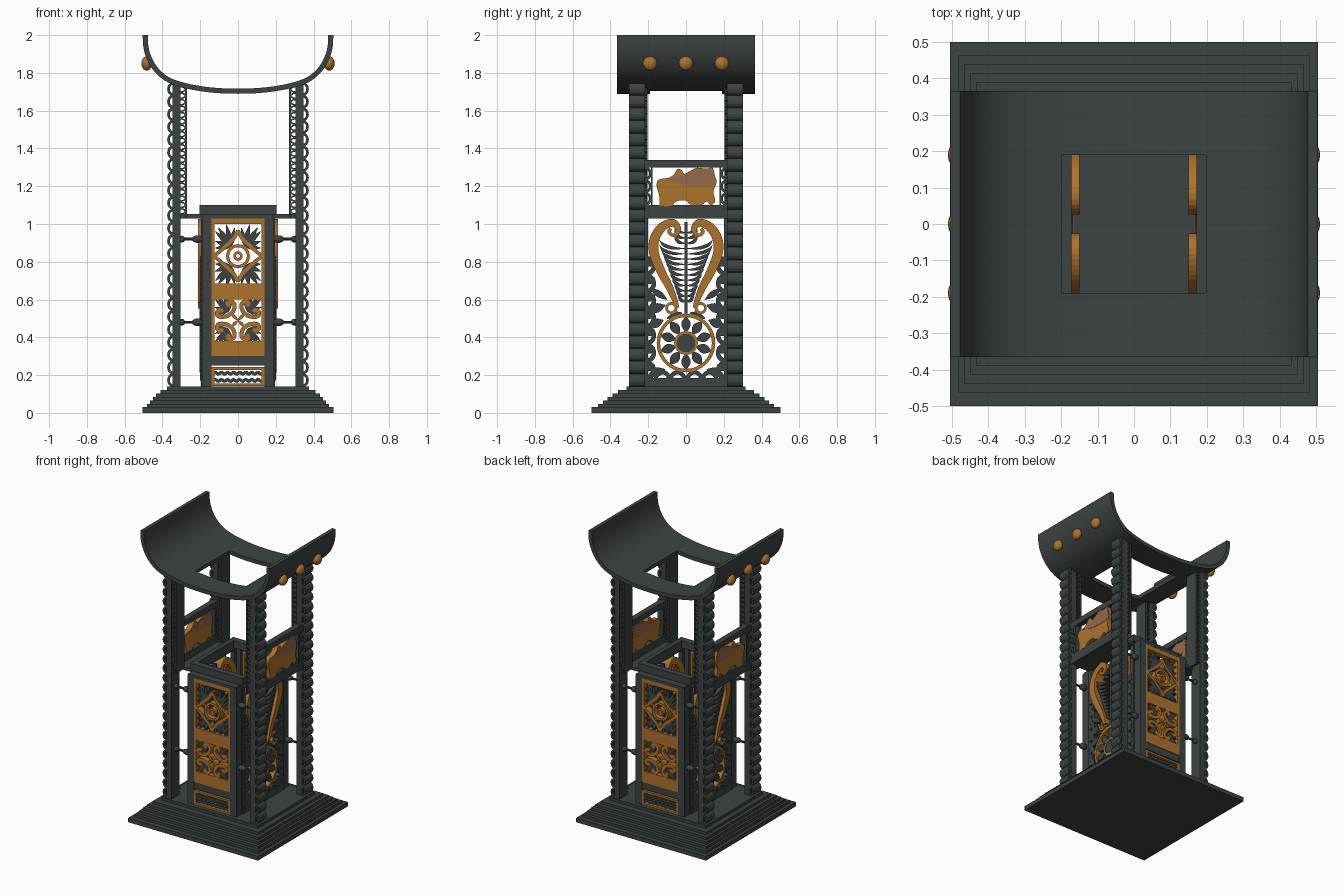
import bpy, bmesh, math
from mathutils import Matrix, Vector

if "Cube" in bpy.data.objects:
    bpy.data.objects.remove(bpy.data.objects["Cube"])


def material(name, rgb):
    m = bpy.data.materials.new(name)
    m.diffuse_color = (*rgb, 1)
    m.use_nodes = True
    m.node_tree.nodes["Principled BSDF"].inputs["Base Color"].default_value = m.diffuse_color
    return m


DARK = material("dark grey wood", (0.046, 0.056, 0.056))
GOLD = material("golden brown", (0.43, 0.17, 0.023))
PALE = material("pale brown", (0.30, 0.145, 0.075))


def spline(p, n=5):
    """Catmull-Rom curve through 2D points."""
    p = [Vector(q) for q in p]
    e = [2 * p[0] - p[1]] + p + [2 * p[-1] - p[-2]]
    out = []
    for i in range(1, len(e) - 2):
        a, b, c, d = e[i - 1:i + 3]
        for k in range(n):
            t = k / n
            out.append(0.5 * (2 * b + (c - a) * t + (2 * a - 5 * b + 4 * c - d) * t * t
                              + (3 * b - a - 3 * c + d) * t ** 3))
    return out + [p[-1]]


def arc(cx, cy, rx, ry, a0, a1, n=10):
    return [Vector((cx + rx * math.cos(math.radians(a0 + (a1 - a0) * i / n)),
                    cy + ry * math.sin(math.radians(a0 + (a1 - a0) * i / n)))) for i in range(n + 1)]


class Part:
    """Collects flat carved shapes. Plane F maps (u,v) to x,z and S maps it to y,z."""
    def __init__(self, name, mat, plane="F", d=(0, 0)):
        self.name, self.mat, self.plane, self.d, self.bm = name, mat, plane, d, bmesh.new()

    def vert(self, p, d):
        return self.bm.verts.new((p[0], d, p[1]) if self.plane == "F" else (d, p[0], p[1]))

    def box(self, x0, x1, y0, y1, z0, z1):
        m = Matrix.Translation(((x0 + x1) / 2, (y0 + y1) / 2, (z0 + z1) / 2)) @ \
            Matrix.Diagonal((x1 - x0, y1 - y0, z1 - z0, 1))
        bmesh.ops.create_cube(self.bm, size=1, matrix=m)

    def ball(self, c, r, s=(1, 1, 1)):
        bmesh.ops.create_uvsphere(self.bm, u_segments=16, v_segments=10, radius=r,
                                  matrix=Matrix.Translation(c) @ Matrix.Diagonal((*s, 1)))

    def rect(self, u0, u1, v0, v1):
        self.prism([(u0, v0), (u1, v0), (u1, v1), (u0, v1)])

    def prism(self, pts):
        a, b = ([self.vert(p, d) for p in pts] for d in self.d)
        self.bm.faces.new(a)
        self.bm.faces.new(b)
        for i in range(len(a)):
            self.bm.faces.new((a[i - 1], a[i], b[i], b[i - 1]))

    def ribbon(self, pts, w, closed=False):
        n = len(pts)
        rows = []
        for i, p in enumerate(pts):
            q, r = (pts[i - 1], pts[(i + 1) % n]) if closed else (pts[max(i - 1, 0)], pts[min(i + 1, n - 1)])
            t = (r - q).normalized()
            h = Vector((-t.y, t.x)) * (w(i / (n - 1)) if callable(w) else w) / 2
            rows.append([self.vert(p + h, self.d[0]), self.vert(p - h, self.d[0]),
                         self.vert(p - h, self.d[1]), self.vert(p + h, self.d[1])])
        for i in range(n if closed else n - 1):
            a, b = rows[i], rows[(i + 1) % n]
            for k in range(4):
                self.bm.faces.new((a[k - 1], a[k], b[k], b[k - 1]))
        if not closed:
            self.bm.faces.new(rows[0])
            self.bm.faces.new(rows[-1])

    def ring(self, cx, cy, r, w, n=28):
        self.ribbon(arc(cx, cy, r, r, 0, 360, n)[:-1], w, True)

    def leaf(self, pts, w):
        self.ribbon(spline(pts, 4 if len(pts) > 2 else 8), lambda t: w * max(0.12, math.sin(math.pi * t)))

    def finish(self, sym="", smooth=False, solid=0):
        bm = self.bm
        for s in sym:      # mirror in x or y
            g = bmesh.ops.duplicate(bm, geom=bm.verts[:] + bm.edges[:] + bm.faces[:])["geom"]
            k = {"x": (-1, 1, 1), "y": (1, -1, 1)}[s]
            bmesh.ops.scale(bm, vec=k, verts=[v for v in g if isinstance(v, bmesh.types.BMVert)])
        bmesh.ops.recalc_face_normals(bm, faces=bm.faces[:])
        me = bpy.data.meshes.new(self.name)
        bm.to_mesh(me)
        bm.free()
        me.materials.append(self.mat)
        ob = bpy.data.objects.new(self.name, me)
        bpy.context.collection.objects.link(ob)
        bpy.context.view_layer.objects.active = ob
        ob.select_set(True)
        if solid:
            mod = ob.modifiers.new("thickness", "SOLIDIFY")
            mod.thickness, mod.offset = solid, 0
            bpy.ops.object.modifier_apply(modifier=mod.name)
        if smooth:
            bpy.ops.object.shade_smooth_by_angle(angle=math.radians(35))
        ob.select_set(False)


# stepped base
p = Part("stepped_base", DARK)
z = 0
for hx, hy, top in ((.505, .5, .03), (.482, .465, .048), (.466, .44, .066), (.45, .415, .084),
                    (.433, .39, .102), (.41, .36, .12), (.375, .315, .14)):
    p.box(-hx, hx, -hy, hy, z, top)
    z = top
p.finish()

# curved seat with square opening
p = Part("curved_seat", DARK)
half = spline([(0, 1.703), (.1, 1.706), (.2, 1.717), (.3, 1.738), (.38, 1.77), (.44, 1.825),
               (.475, 1.89), (.489, 1.95), (.491, 2)], 4)
prof = [Vector((-q.x, q.y)) for q in half[:0:-1]] + half
ys = (-.365, -.19, .19, .365)
rows = [[p.bm.verts.new((q.x, y, q.y)) for y in ys] for q in prof]
for i in range(len(rows) - 1):
    for j in range(3):
        if not (j == 1 and abs(prof[i].x + prof[i + 1].x) < .4):
            p.bm.faces.new((rows[i][j], rows[i + 1][j], rows[i + 1][j + 1], rows[i][j + 1]))
for v in [v for v in p.bm.verts if not v.link_faces]:
    p.bm.verts.remove(v)
p.finish(smooth=True, solid=.027)

# gold knobs on seat ends
p = Part("seat_knobs", GOLD)
for y in (-.19, 0, .19):
    p.ball((.483, y, 1.85), .038, (.75, 1, 1))
p.finish("x", True)

# four posts with scalloped edges
p = Part("posts", DARK, "F", (.216, .302))
p.rect(.305, .346, .14, 1.745)
for i in range(24):
    p.ribbon(arc(.345, .14 + .067 * (i + .5), .023, .029, -90, 90, 8), .014)
p.d = (.205, .30)
for i in range(20):
    p.ribbon(arc(.305, 1.05 + .034 * (i + .5), -.026, .014, -90, 90, 6), .008)
p.rect(.271, .28, 1.03, 1.73)
p.finish("xy")

# side shelves, rails and scalloped uprights around the animal panels
p = Part("upper_side_frame", DARK, "S", (.305, .345))
p.box(.19, .345, -.225, .225, 1.03, 1.052)
p.rect(-.22, .22, 1.05, 1.10)
p.rect(-.22, .22, 1.30, 1.34)
for s in (-1, 1):
    p.rect(min(s * .178, s * .186), max(s * .178, s * .186), 1.1, 1.3)
    for k in range(3):
        p.ribbon(arc(s * .218, 1.133 + .067 * k, -s * .03, .03, -90, 90, 8), .014)
p.finish("x")

# carved elephant panels with paler backs
p = Part("carved_elephants", GOLD, "S", (.308, .346))
p.prism(spline([(-.14, 1.095), (-.142, 1.15), (-.155, 1.2), (-.145, 1.235), (-.09, 1.245), (-.062, 1.265),
                (-.045, 1.29), (-.022, 1.285), (-.01, 1.265), (.02, 1.28), (.06, 1.298), (.11, 1.292), (.14, 1.3),
                (.152, 1.26), (.162, 1.22), (.145, 1.17), (.155, 1.12), (.13, 1.1), (.11, 1.12), (.08, 1.1),
                (.02, 1.105), (0, 1.125), (-.05, 1.12), (-.08, 1.095), (-.14, 1.095)], 3)[:-1])
p.finish("x")
p = Part("elephant_backs", PALE, "S", (.306, .348))
p.prism(spline([(-.10, 1.235), (-.05, 1.215), (.0, 1.205), (.06, 1.2), (.12, 1.2), (.155, 1.215), (.15, 1.25),
                (.135, 1.29), (.06, 1.29), (.02, 1.275), (-.015, 1.255), (-.06, 1.25), (-.10, 1.235)], 3)[:-1])
p.finish("x")

# inner cabinet: corner uprights, rails and rim
p = Part("cabinet_frame", DARK)
p.box(.14, .19, .225, .29, .14, 1.04)
p.box(.168, .197, .2, .23, .14, 1.04)
p.box(-.19, .19, .23, .285, .25, .30)
p.box(-.185, .185, .225, .29, 1.03, 1.05)
p.box(-.205, .205, .195, .24, 1.05, 1.10)
p.box(.172, .205, -.2, .2, 1.03, 1.10)
p.box(.168, .197, -.21, .21, .14, .185)
p.finish("xy")

# turned spindles joining cabinet and posts
p = Part("spindles", DARK)
for z in (.48, .92):
    bmesh.ops.create_cone(p.bm, cap_ends=True, segments=10, radius1=.008, radius2=.008, depth=.13,
                          matrix=Matrix.Translation((.25, .26, z)) @ Matrix.Rotation(math.pi / 2, 4, "Y"))
    p.ball((.213, .26, z), .02, (1.6, 1, 1))
    p.ball((.298, .26, z), .018)
p.finish("xy", True)

# front and back gold panels
p = Part("door_gold_fretwork", GOLD, "F", (.25, .289))
for v0, v1 in ((.30, .38), (.60, .685), (1.0, 1.03), (.228, .242), (.142, .155)):
    p.rect(-.14, .14, v0, v1)
for s in (-1, 1):
    p.rect(s * .1325 - .0075, s * .1325 + .0075, .38, 1.005)
    p.rect(s * .1325 - .0075, s * .1325 + .0075, .155, .228)
p.ring(0, .83, .055, .016)
p.ring(0, .83, .018, .014, 16)
for sx in (-1, 1):
    for sz in (-1, 1):
        f = lambda pts, c: [(sx * a, c + sz * b) for a, b in pts]
        p.ribbon(spline(f([(0, .135), (.022, .095), (.055, .062), (.09, .03), (.128, 0)], .83)), .019)
        p.ribbon(spline(f([(.045, .075), (.055, .092), (.035, .1), (.018, .08), (.028, .045), (.06, .022),
                           (.1, .02), (.112, .04), (.095, .055), (.08, .045)], .49)), .022)
        p.leaf(f([(0, 0), (.035, .035)], .49), .018)
p.finish("y")

# dark leaves in the door fretwork and wavy bars below
p = Part("door_dark_leaves", DARK, "F", (.25, .282))
for sx in (-1, 1):
    for sz in (-1, 1):
        for c, x0, z0, k in ((.83, .035, .05, 1), (.49, .05, .045, .85)):
            for ang, l in ((-5, .09), (18, .095), (42, .12), (57, .135), (76, .12), (100, .1)):
                a = math.radians(ang)
                p.leaf([(sx * x0, c + sz * z0), (sx * (x0 + k * l * math.cos(a) * .95),
                                                 c + sz * (z0 + k * min(l, .12) * math.sin(a)))], .026 * k)
for z in (.172, .21):
    p.ribbon([Vector((-.128 + .256 * i / 40, z + .005 * math.sin(i * 1.25))) for i in range(41)], .017)
p.finish("y")

# side panels: gold lyre scrolls and wheel rim
p = Part("side_gold_lyre", GOLD, "S", (.15, .212))
p.ribbon(spline([(.08, .975), (.09, .955), (.06, .94), (.042, .975), (.07, 1.006), (.125, .985), (.165, .925),
                 (.17, .85), (.135, .755), (.09, .67), (.06, .6), (.045, .555)]),
         lambda t: .018 + .034 * math.sin(math.pi * min(1, max(0, t * 1.2 - .2))))
p.d = (.165, .205)
p.ring(.078, .555, .025, .014, 16)
p.finish("xy")
p = Part("side_gold_wheel", GOLD, "S", (.165, .205))
p.ring(0, .37, .146, .018, 40)
p.ring(0, .37, .056, .014, 24)
p.finish("x")

# side panels: dark hub, petals, fern and scalloped border
p = Part("side_dark_carving", DARK, "S", (.168, .2))
p.prism(arc(0, .37, .05, .05, 0, 360, 24)[:-1])
for i in range(10):
    u = Vector((math.cos(math.radians(36 * i + 18)), math.sin(math.radians(36 * i + 18))))
    p.leaf([Vector((0, .37)) + u * .055, Vector((0, .37)) + u * .142], .05)
p.rect(-.007, .007, .51, 1.01)
for s in (-1, 1):
    for i in range(14):
        z = .59 + .028 * i
        w = min(.035 + (z - .58) * .4, .14) if z < .89 else .06
        p.leaf([(0, z), (s * w * .5, z + .003), (s * w * .85, z + .02), (s * w, z + .045)], .019)
    for i in range(7):
        z = .225 + .092 * i
        p.ribbon(arc(s * .212, z, -s * .042, .042, -90, 90, 10), .024)
        p.leaf([(s * .215, z), (s * .165, z + .03)], .035)
    for a, b, w in (((.2, .2), (.11, .23), .05), ((.2, .54), (.11, .57), .05), ((.02, .53), (.1, .5), .04),
                    ((.1, .6), (.19, .66), .035), ((.12, .49), (.2, .46), .05)):
        p.leaf([(s * a[0], a[1]), (s * b[0], b[1])], w)
    for y in (.045, .125):
        p.ribbon(arc(s * y, .18, .035, .035, 0, 180, 10), .022)
p.finish("x")
